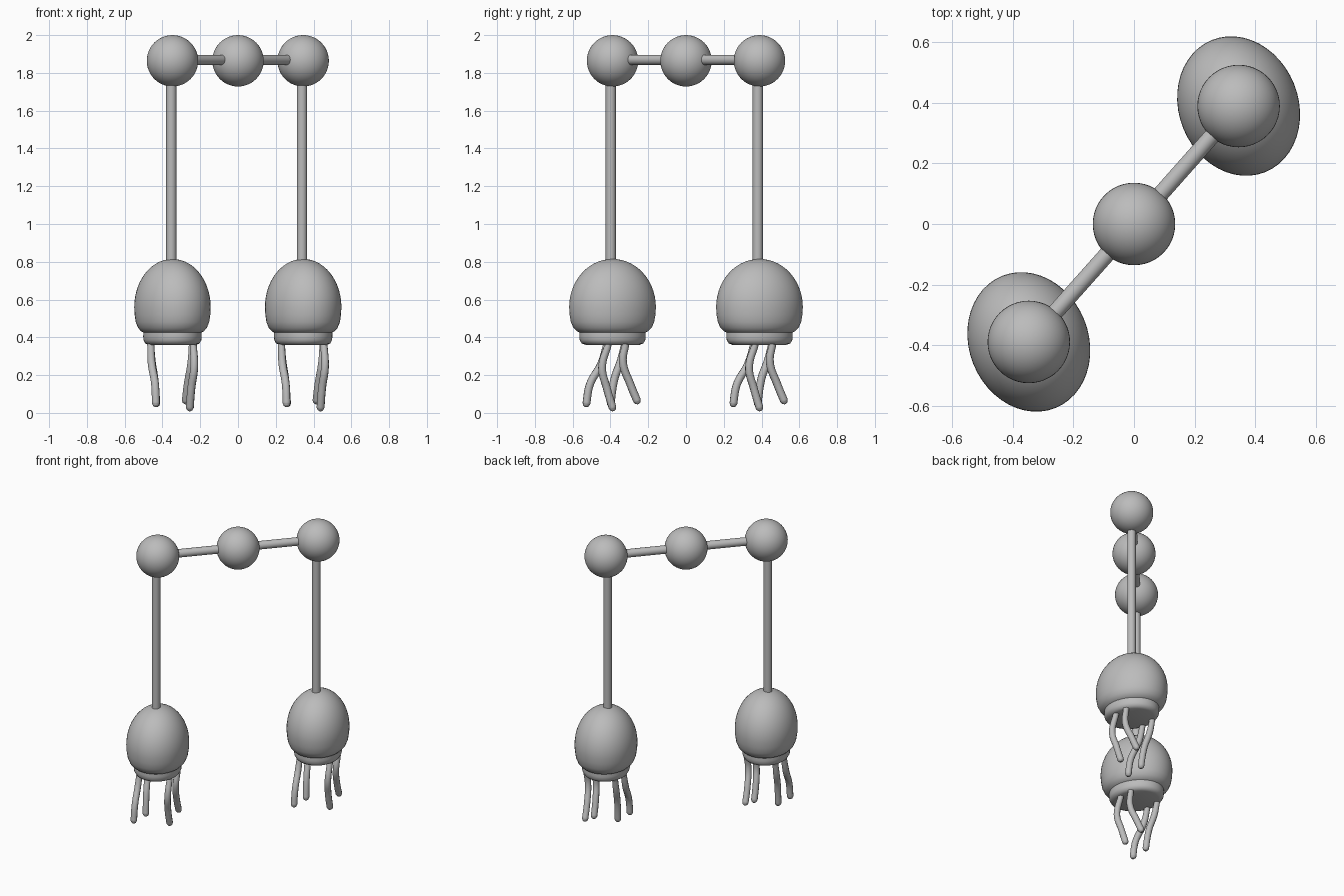
import bpy
import math
from mathutils import Vector, Matrix

cube = bpy.data.objects.get("Cube")
if cube:
    bpy.data.objects.remove(cube, do_unlink=True)

grey = bpy.data.materials.new("plain_grey")
grey.use_nodes = True
GREY = (0.5, 0.5, 0.5, 1)
grey.diffuse_color = GREY
grey.node_tree.nodes["Principled BSDF"].inputs["Base Color"].default_value = GREY


def finish(name, angle=60):
    """Name, colour and smooth the active object."""
    ob = bpy.context.object
    ob.name = name
    ob.data.materials.clear()
    ob.data.materials.append(grey)
    bpy.ops.object.shade_smooth_by_angle(angle=math.radians(angle))
    return ob


def ball(name, centre):
    bpy.ops.mesh.primitive_uv_sphere_add(segments=48, ring_count=24,
                                         radius=0.136, location=centre)
    finish(name)


def rod(name, a, b):
    a, b = Vector(a), Vector(b)
    bpy.ops.mesh.primitive_cylinder_add(vertices=24, radius=0.027,
                                        depth=(b - a).length, location=(a + b) / 2)
    bpy.context.object.rotation_euler = (b - a).to_track_quat('Z', 'Y').to_euler()
    finish(name)


def bell(name, x, y):
    """Lathe the profile, then squash it into a turned oval."""
    profile = [(1.0 * math.cos(t), 0.56 + 0.255 * math.sin(t))
               for t in (math.pi / 2 * (1 - i / 14) for i in range(15))]
    profile += [(0.99, 0.52), (0.96, 0.48), (0.9, 0.45), (0.82, 0.432), (0.76, 0.425),
                (0.765, 0.405), (0.755, 0.385), (0.71, 0.368), (0.62, 0.36), (0, 0.362)]
    n = 48
    verts, faces = [], []
    for r, z in profile:
        for k in range(n):
            a = 2 * math.pi * k / n
            verts.append((r * math.cos(a), r * math.sin(a), z))
    for i in range(len(profile) - 1):
        for k in range(n):
            j = (k + 1) % n
            faces.append((i * n + k, (i + 1) * n + k, (i + 1) * n + j, i * n + j))
    mesh = bpy.data.meshes.new(name)
    mesh.from_pydata(verts, [], faces)
    mesh.transform(Matrix.Rotation(math.radians(22), 4, 'Z')
                   @ Matrix.Diagonal((0.197, 0.235, 1, 1)))
    ob = bpy.data.objects.new(name, mesh)
    bpy.context.collection.objects.link(ob)
    bpy.ops.object.select_all(action='DESELECT')
    ob.select_set(True)
    bpy.context.view_layer.objects.active = ob
    # weld the poles
    bpy.ops.object.mode_set(mode='EDIT')
    bpy.ops.mesh.select_all(action='SELECT')
    bpy.ops.mesh.remove_doubles(threshold=0.0001)
    bpy.ops.mesh.normals_make_consistent(inside=False)
    bpy.ops.object.mode_set(mode='OBJECT')
    ob.location = (x, y, 0)
    finish(name, 40)


def tentacle(name, x, y, path):
    curve = bpy.data.curves.new(name, 'CURVE')
    curve.dimensions = '3D'
    curve.bevel_depth = 0.021
    curve.bevel_resolution = 3
    curve.resolution_u = 8
    curve.use_fill_caps = True
    # rounded tip: two short tapering steps past the end of the path
    pts = [Vector(p) for p in path]
    step = (pts[-1] - pts[-2]).normalized()
    tip = pts[-1]
    pts += [tip + step * 0.012, tip + step * 0.019]
    radii = [0.9] + [1] * (len(path) - 1) + [0.75, 0.3]
    spline = curve.splines.new('BEZIER')
    spline.bezier_points.add(len(pts) - 1)
    for bp, p, r in zip(spline.bezier_points, pts, radii):
        bp.co = p
        bp.radius = r
        bp.handle_left_type = bp.handle_right_type = 'AUTO'
    ob = bpy.data.objects.new(name, curve)
    ob.location = (x, y, 0)
    bpy.context.collection.objects.link(ob)
    bpy.ops.object.select_all(action='DESELECT')
    ob.select_set(True)
    bpy.context.view_layer.objects.active = ob
    bpy.ops.object.convert(target='MESH')
    finish(name)


# Tentacle centre lines, relative to the bell axis
TENTACLES = {
    "front_right": [(-0.115, -0.03, 0.365), (-0.11, -0.06, 0.26),
                    (-0.092, -0.12, 0.15), (-0.088, -0.138, 0.05)],
    "back_right": [(-0.115, 0.065, 0.365), (-0.11, 0.045, 0.28),
                   (-0.095, 0.01, 0.18), (-0.085, -0.01, 0.05)],
    "front_left": [(0.11, -0.022, 0.365), (0.115, -0.055, 0.24),
                   (0.1, -0.03, 0.13), (0.092, 0.0, 0.028)],
    "back_left": [(0.105, 0.07, 0.365), (0.1, 0.055, 0.27),
                  (0.08, 0.095, 0.15), (0.07, 0.13, 0.065)],
}

TOP = 1.864
ball("middle_ball", (0, 0, TOP))
for side, x, y in (("right", -0.347, -0.389), ("left", 0.345, 0.389)):
    ball(side + "_ball", (x, y, TOP))
    rod(side + "_crossbar", (0, 0, TOP + 0.005), (x, y, TOP + 0.005))
    rod(side + "_hanging_rod", (x - 0.006, y - 0.009, 0.75), (x - 0.006, y - 0.009, TOP))
    bell(side + "_bell", x, y)
    for part, path in TENTACLES.items():
        tentacle(f"{side}_{part}_tentacle", x, y, path)
